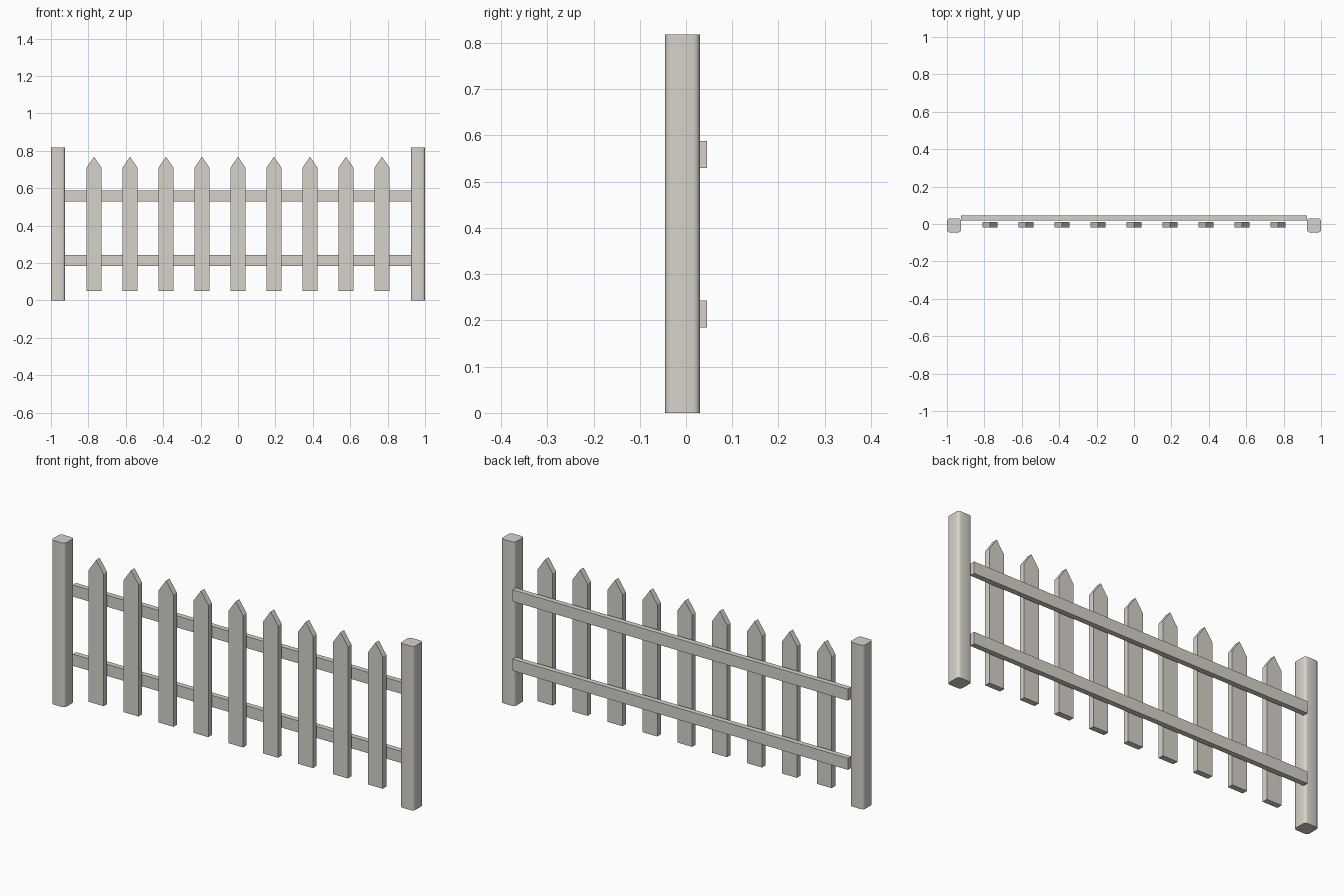
import bpy, bmesh, math

if "Cube" in bpy.data.objects:
    bpy.data.objects.remove(bpy.data.objects["Cube"])

paint = bpy.data.materials.new("weathered_white_wood")
paint.diffuse_color = (0.68, 0.65, 0.59, 1.0)
paint.use_nodes = True
paint.node_tree.nodes["Principled BSDF"].inputs["Base Color"].default_value = paint.diffuse_color


def make_object(name, bm):
    bmesh.ops.recalc_face_normals(bm, faces=bm.faces[:])
    mesh = bpy.data.meshes.new(name)
    bm.to_mesh(mesh)
    bm.free()
    mesh.materials.append(paint)
    obj = bpy.data.objects.new(name, mesh)
    bpy.context.collection.objects.link(obj)
    return obj


def extrude_profile(name, points, offset):
    """Closed solid: a flat outline pushed along an offset vector."""
    bm = bmesh.new()
    face = bm.faces.new([bm.verts.new(p) for p in points])
    result = bmesh.ops.extrude_face_region(bm, geom=[face], use_keep_orig=True)
    moved = [g for g in result["geom"] if isinstance(g, bmesh.types.BMVert)]
    bmesh.ops.translate(bm, verts=moved, vec=offset)
    return make_object(name, bm)


# End posts: square section with rounded upright corners
POST_W, POST_H, RADIUS, STEPS = 0.075, 0.818, 0.014, 3
POST_Y = -0.0075
for side, label in ((-1, "left"), (1, "right")):
    cx = side * (1 - POST_W / 2)
    inner = POST_W / 2 - RADIUS
    outline = []
    for corner in range(4):
        mid = math.radians(45 + 90 * corner)
        ox = cx + math.copysign(inner, math.cos(mid))
        oy = POST_Y + math.copysign(inner, math.sin(mid))
        for i in range(STEPS + 1):
            a = math.radians(90 * corner + 90 * i / STEPS)
            outline.append((ox + RADIUS * math.cos(a), oy + RADIUS * math.sin(a), 0))
    post = extrude_profile(label + "_post", outline, (0, 0, POST_H))
    # smooth sides, flat ends
    for poly in post.data.polygons:
        poly.use_smooth = True
    post.data.set_sharp_from_angle(angle=math.radians(40))

# Horizontal rails behind the pickets
for label, z0, z1 in (("lower", 0.185, 0.243), ("upper", 0.53, 0.588)):
    ends = [(-0.925, 0.019, z0), (0.925, 0.019, z0), (0.925, 0.019, z1), (-0.925, 0.019, z1)]
    extrude_profile(label + "_rail", ends, (0, 0.026, 0))

# Nine pointed pickets
SPACING, HALF = 0.1925, 0.041
for i in range(9):
    x = (i - 4) * SPACING
    shape = [(-HALF, 0.05), (HALF, 0.05), (HALF, 0.708), (0, 0.768), (-HALF, 0.708)]
    extrude_profile("picket_%d" % (i + 1), [(x + px, -0.018, z) for px, z in shape], (0, 0.028, 0))
